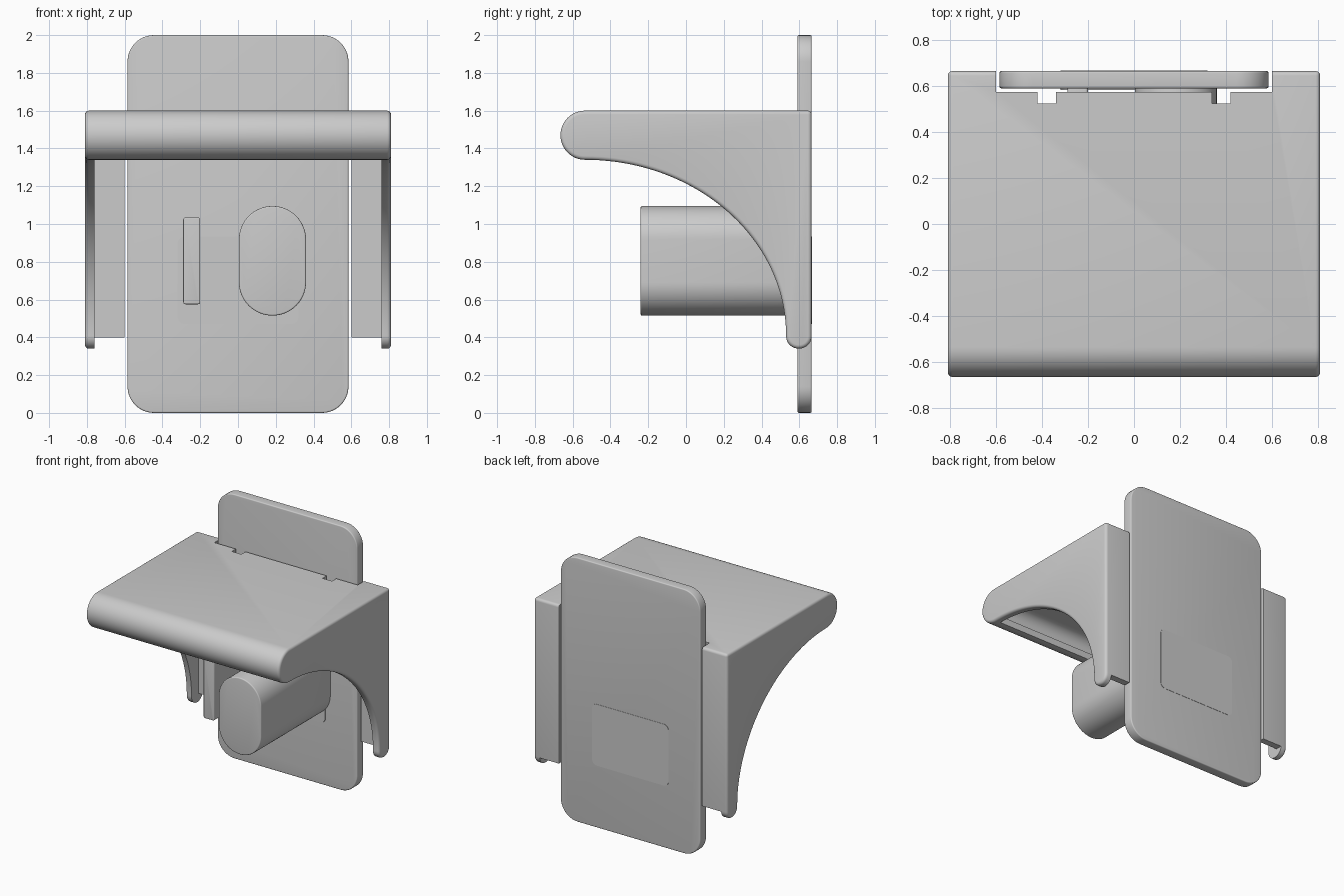
import bpy, bmesh, math
from mathutils import Vector

if "Cube" in bpy.data.objects:
    bpy.data.objects.remove(bpy.data.objects["Cube"])


def material(name, v):
    m = bpy.data.materials.new(name)
    m.diffuse_color = (v, v, v, 1)
    m.use_nodes = True
    m.node_tree.nodes["Principled BSDF"].inputs["Base Color"].default_value = m.diffuse_color
    return m


DARK = material("dark_grey", 0.6)


def arc(cx, cy, rx, ry, a0, a1, n):
    pts = []
    for i in range(n + 1):
        a = math.radians(a0 + (a1 - a0) * i / n)
        pts.append((cx + rx * math.cos(a), cy + ry * math.sin(a)))
    return pts


def extrude(name, pts, lo, hi, axis, bevel=0.0, mat=None):
    """Prism from a 2D outline: axis 'x' uses (y, z), axis 'y' uses (x, z)."""
    def place(p, d):
        return (d, p[0], p[1]) if axis == 'x' else (p[0], d, p[1])
    bm = bmesh.new()
    face = bm.faces.new([bm.verts.new(place(p, lo)) for p in pts])
    res = bmesh.ops.extrude_face_region(bm, geom=[face], use_keep_orig=True)
    verts = [g for g in res["geom"] if isinstance(g, bmesh.types.BMVert)]
    bmesh.ops.translate(bm, verts=verts,
                        vec=Vector(place((0, 0), hi - lo)))
    bmesh.ops.recalc_face_normals(bm, faces=bm.faces)
    me = bpy.data.meshes.new(name)
    bm.to_mesh(me)
    bm.free()
    ob = bpy.data.objects.new(name, me)
    bpy.context.collection.objects.link(ob)
    if mat:
        me.materials.append(mat)
    if bevel:
        b = ob.modifiers.new("soft_edges", 'BEVEL')
        b.width, b.segments = bevel, 4
        b.limit_method, b.angle_limit = 'ANGLE', math.radians(50)
        apply(ob, b)
    return ob


def activate(ob):
    bpy.ops.object.select_all(action='DESELECT')
    bpy.context.view_layer.objects.active = ob
    ob.select_set(True)


def apply(ob, mod):
    activate(ob)
    bpy.ops.object.modifier_apply(modifier=mod.name)


def smooth(ob):
    activate(ob)
    bpy.ops.object.shade_smooth_by_angle(angle=math.radians(32))


def rounded(x0, x1, z0, z1, r, n=10):
    pts = []
    for cx, cz, a in ((x1 - r, z1 - r, 0), (x0 + r, z1 - r, 90),
                      (x0 + r, z0 + r, 180), (x1 - r, z0 + r, 270)):
        pts += arc(cx, cz, r, r, a, a + 90, n)
    return pts


def rect(a0, a1, b0, b1):
    return [(a0, b0), (a1, b0), (a1, b1), (a0, b1)]


def cut(ob, cutter):
    cutter.hide_render = True
    m = ob.modifiers.new("cut", 'BOOLEAN')
    m.operation, m.solver, m.object = 'DIFFERENCE', 'EXACT', cutter
    apply(ob, m)
    bpy.data.objects.remove(cutter, do_unlink=True)


# Hood: rounded nose, elliptical arch on the sides, rounded feet
profile = [(0.665, 1.6)]
profile += arc(-0.535, 1.47, 0.13, 0.13, 90, 270, 24)
profile += arc(-0.535, 0.41, 1.065, 0.93, 90, 0, 40)[1:]
profile += arc(0.5975, 0.405, 0.0675, 0.065, 180, 360, 16)
hood = extrude("hood", profile, -0.81, 0.81, 'x', 0.02)

# Hollow inside of the hood, leaving the back flanges
cavity = arc(-0.535, 1.47, 0.08, 0.08, 270, 90, 20)
cavity += [(0.615, 1.55), (0.615, 0.2), (-0.52, 0.2), (-0.52, 1.39)]
cut(hood, extrude("cavity_cutter", cavity, -0.76, 0.76, 'x'))
# Flange bottoms, plate opening and the two cable notches
cut(hood, extrude("flange_cutter", rect(-0.76, 0.76, 0.1, 0.4), 0.3, 1, 'y'))
cut(hood, extrude("opening_cutter", rect(-0.6, 0.6, 0.1, 2), 0.575, 1, 'y'))
for s in (-1, 1):
    a, b = sorted((s * 0.34, s * 0.42))
    cut(hood, extrude("notch_cutter", rect(a, b, 1.3, 2), 0.525, 0.8, 'y'))
smooth(hood)

# Back plate
smooth(extrude("back_plate", rounded(-0.585, 0.585, 0, 2, 0.14),
               0.59, 0.665, 'y', 0.008, DARK))
# Inset panel showing on both faces of the plate
smooth(extrude("inset_panel", rounded(-0.32, 0.32, 0.47, 0.935, 0.04),
               0.583, 0.667, 'y'))
# Oval support post
smooth(extrude("oval_post", rounded(0.005, 0.36, 0.515, 1.095, 0.177, 16),
               -0.24, 0.6, 'y', 0.008, DARK))
# Upright tab beside the post
smooth(extrude("side_tab", rounded(-0.29, -0.2, 0.575, 1.035, 0.012, 4),
               0.0, 0.6, 'y', 0.006, DARK))
